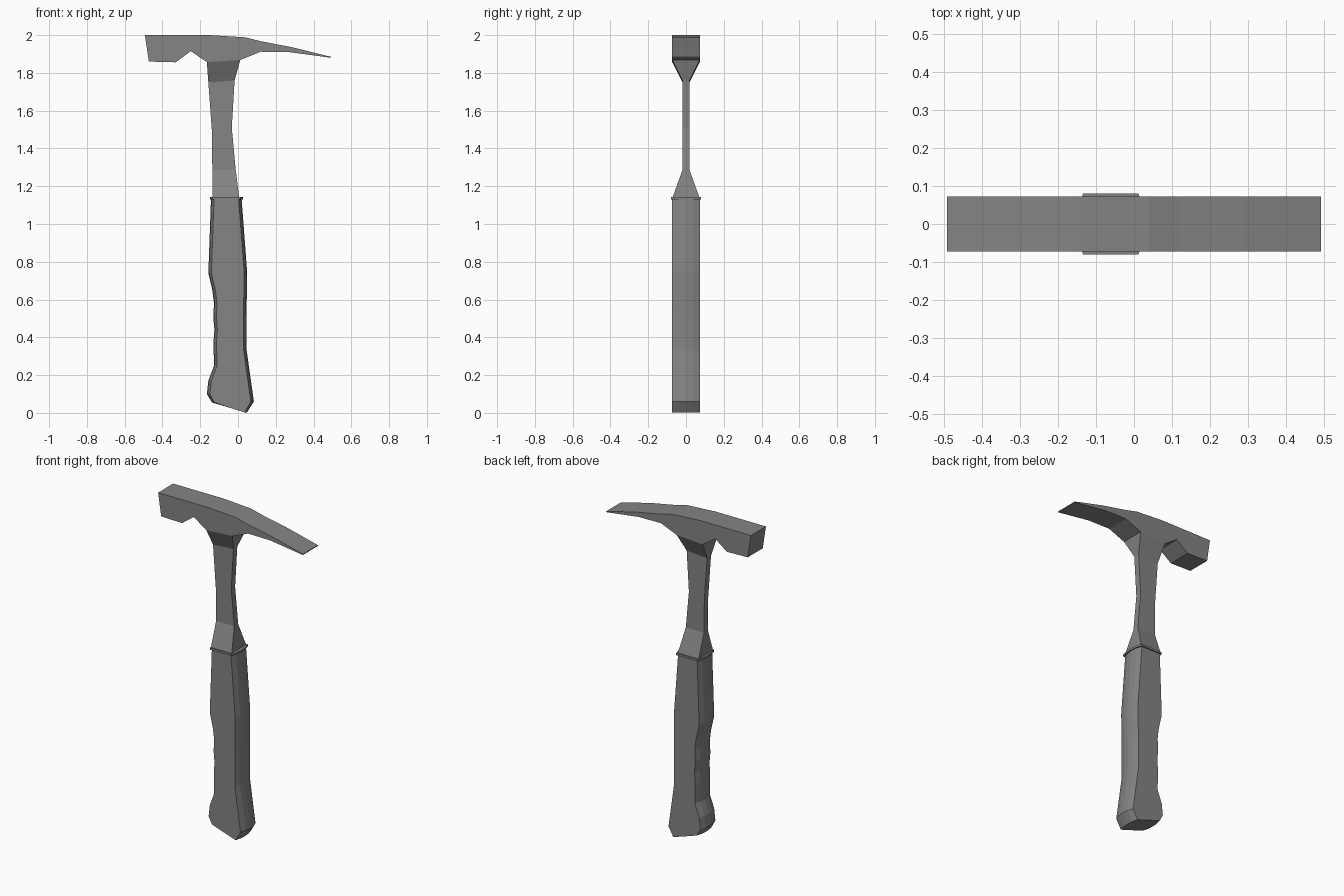
import bpy, bmesh

if "Cube" in bpy.data.objects:
    bpy.data.objects.remove(bpy.data.objects["Cube"])

HALF = 0.073  # half thickness of head and grip

# Dark grey for every part
dark = bpy.data.materials.new("dark_grey")
dark.diffuse_color = (0.234, 0.234, 0.234, 1)
dark.use_nodes = True
dark.node_tree.nodes["Principled BSDF"].inputs["Base Color"].default_value = dark.diffuse_color


def loft(name, rings):
    """Skin a list of equal-length point rings and cap both ends."""
    bm = bmesh.new()
    vs = [[bm.verts.new(p) for p in r] for r in rings]
    n = len(vs[0])
    for a, b in zip(vs, vs[1:]):
        for i in range(n):
            j = (i + 1) % n
            bm.faces.new((a[i], a[j], b[j], b[i]))
    bm.faces.new(vs[0])
    bm.faces.new(vs[-1])
    bmesh.ops.recalc_face_normals(bm, faces=bm.faces)
    mesh = bpy.data.meshes.new(name)
    bm.to_mesh(mesh)
    bm.free()
    mesh.materials.append(dark)
    obj = bpy.data.objects.new(name, mesh)
    bpy.context.collection.objects.link(obj)
    return obj


def bar_ring(xl, zl, xr, zr, h):
    return [(xl, -h, zl), (xr, -h, zr), (xr, h, zr), (xl, h, zl)]


def bulged_ring(xl, zl, xr, zr, inset=0.016, h=HALF):
    """Flat front and back, gently rounded left and right sides."""
    arc = [(1, -1), (0.25, -0.52), (0, 0), (0.25, 0.52), (1, 1)]
    right = [(xr - k * inset, y * h, zr) for k, y in arc]
    left = [(xl + k * inset, y * h, zl) for k, y in reversed(arc)]
    return right + left


# Head: square striking face on the left, flat chisel blade on the right
head = [(-0.493, 2.0), (-0.15, 2.0), (0.04, 1.988), (0.12, 1.968),
        (0.29, 1.935), (0.493, 1.885), (0.493, 1.88), (0.27, 1.91),
        (0.12, 1.912), (0.012, 1.868), (-0.165, 1.857), (-0.25, 1.915),
        (-0.33, 1.856), (-0.472, 1.86)]
loft("hammer_head", [[(x, y, z) for x, z in head] for y in (-HALF, HALF)])

# Steel neck, thin in the middle and flared at both ends
neck = [(-0.165, 1.857, 0.012, 1.868, HALF),
        (-0.157, 1.75, -0.018, 1.76, 0.019),
        (-0.138, 1.49, -0.033, 1.51, 0.019),
        (-0.136, 1.285, -0.012, 1.285, 0.019),
        (-0.135, 1.135, 0.007, 1.135, HALF)]
loft("neck", [bar_ring(*r) for r in neck])

# Collar between neck and grip
loft("collar", [bulged_ring(-0.149, z, 0.026, z, 0.014, 0.08)
                for z in (1.131, 1.143)])

# Grip with finger grooves on the left side and a swollen butt
grip = [(-0.143, 1.135, 0.019, 1.135), (-0.157, 0.74, 0.048, 0.75),
        (-0.136, 0.65, 0.047, 0.65), (-0.127, 0.58, 0.046, 0.58),
        (-0.131, 0.51, 0.045, 0.51), (-0.125, 0.44, 0.045, 0.45),
        (-0.130, 0.37, 0.045, 0.39), (-0.127, 0.25, 0.046, 0.33),
        (-0.157, 0.17, 0.067, 0.18), (-0.165, 0.10, 0.084, 0.06)]
rings = [bulged_ring(*r) for r in grip]
rings.append(bulged_ring(-0.138, 0.055, 0.047, 0.002, 0.012))
loft("grip", rings)
